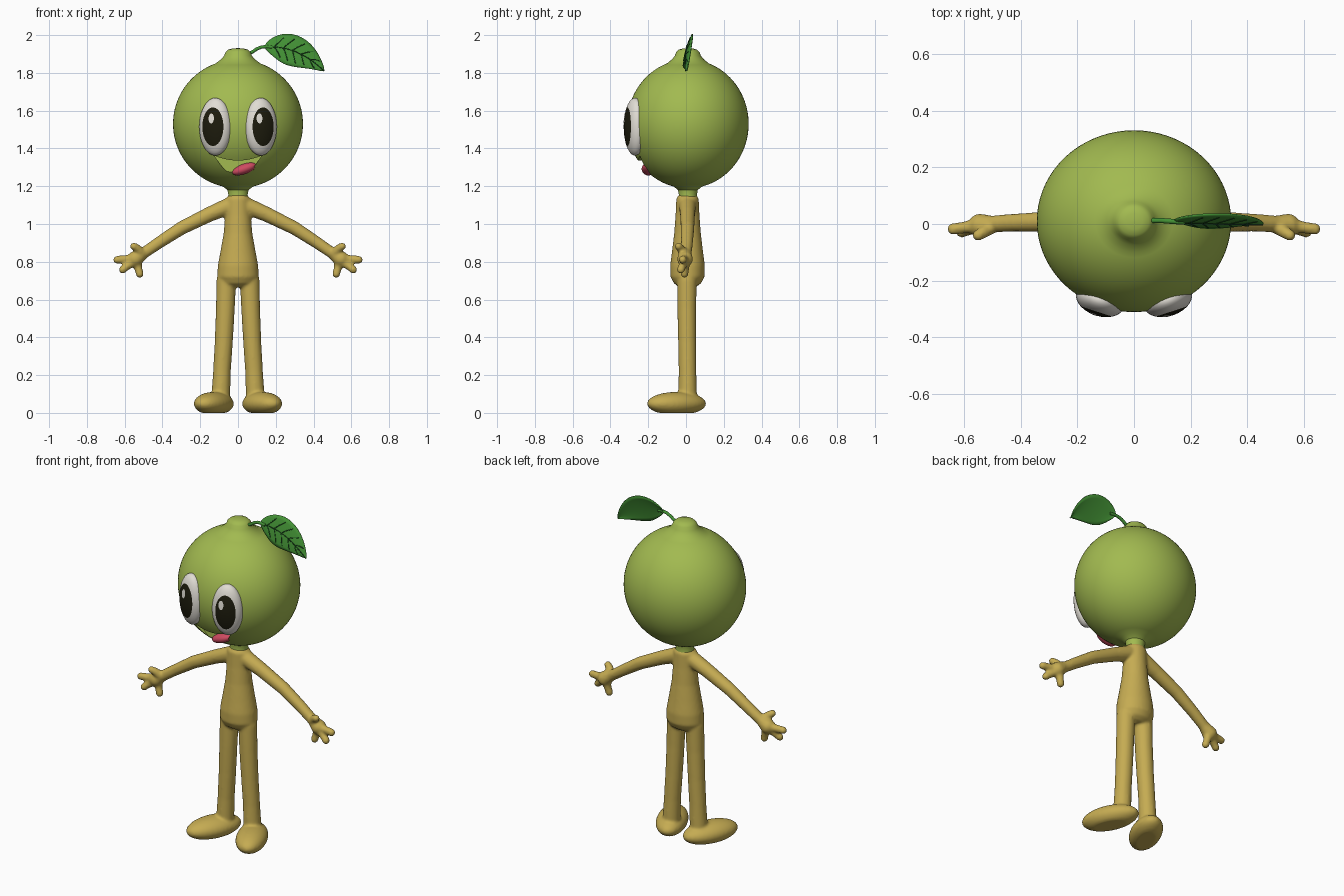
import bpy, bmesh
from math import sin, cos, pi, radians, sqrt
from mathutils import Vector, Matrix

if "Cube" in bpy.data.objects:
    bpy.data.objects.remove(bpy.data.objects["Cube"])


def material(name, r, g, b):
    m = bpy.data.materials.new(name)
    m.use_nodes = True
    m.diffuse_color = (r, g, b, 1)
    bsdf = next(n for n in m.node_tree.nodes if n.type == 'BSDF_PRINCIPLED')
    bsdf.inputs["Base Color"].default_value = (r, g, b, 1)
    return m


LIME = material("lime green", .36, .49, .08)
TAN = material("tan yellow", .56, .41, .085)
WHITE = material("eye white", .75, .72, .66)
BLACK = material("pupil black", .012, .011, .004)
PINK = material("tongue pink", .62, .07, .12)
LEAF = material("leaf green", .055, .28, .035)
VEIN = material("vein green", .012, .08, .015)


def add_object(name, bm, *mats):
    bmesh.ops.recalc_face_normals(bm, faces=bm.faces)
    mesh = bpy.data.meshes.new(name)
    bm.to_mesh(mesh)
    bm.free()
    ob = bpy.data.objects.new(name, mesh)
    bpy.context.collection.objects.link(ob)
    for m in mats:
        mesh.materials.append(m)
    return ob


def smooth(ob, angle=40):
    bpy.ops.object.select_all(action='DESELECT')
    ob.select_set(True)
    bpy.context.view_layer.objects.active = ob
    bpy.ops.object.shade_smooth_by_angle(angle=radians(angle))
    return ob


def loft(bm, rings, n=32):
    """Skin closed rings given as (centre, u axis, v axis), capped at both ends."""
    loops = []
    for c, u, v in rings:
        loops.append([bm.verts.new(c + u * cos(2 * pi * i / n) + v * sin(2 * pi * i / n))
                      for i in range(n)])
    bands = []
    for a, b in zip(loops, loops[1:]):
        bands.append([bm.faces.new((a[i], a[(i + 1) % n], b[(i + 1) % n], b[i]))
                      for i in range(n)])
    bands.append([bm.faces.new(loops[0][::-1]), bm.faces.new(loops[-1])])
    return bands


def lathe_ring(r, z, squash, y):
    return Vector((0, y, z)), Vector((r, 0, 0)), Vector((0, r * squash, 0))


def limb(bm, points):
    """Chain of round tapered segments through (x, y, z, radius)."""
    for x, y, z, r in points:
        bmesh.ops.create_uvsphere(bm, u_segments=20, v_segments=12, radius=r,
                                  matrix=Matrix.Translation((x, y, z)))
    for a, b in zip(points, points[1:]):
        p, q = Vector(a[:3]), Vector(b[:3])
        d = (q - p).normalized()
        u = d.cross(Vector((0, 1, 0))).normalized()
        v = d.cross(u)
        loft(bm, [(p, u * a[3], v * a[3]), (q, u * b[3], v * b[3])], 20)


def curve(name, paths, depth, mat):
    data = bpy.data.curves.new(name, 'CURVE')
    data.dimensions = '3D'
    data.bevel_depth = depth
    data.bevel_resolution = 3
    data.use_fill_caps = True
    for path in paths:
        sp = data.splines.new('POLY')
        sp.points.add(len(path) - 1)
        for pt, co in zip(sp.points, path):
            pt.co = (*co, 1)
        sp.use_smooth = True
    data.materials.append(mat)
    ob = bpy.data.objects.new(name, data)
    bpy.context.collection.objects.link(ob)
    return ob


# Head: round fruit with a short neck below and a nub on top
profile = [(.03, 1.12), (.056, 1.13), (.051, 1.155), (.056, 1.18), (.08, 1.198)]
for i in range(41):
    t = .35 + (pi - .7) * i / 40
    profile.append((.344 * sin(t), 1.53 - .341 * cos(t)))
profile += [(.09, 1.872), (.074, 1.89), (.066, 1.91), (.052, 1.923), (.03, 1.929), (.004, 1.931)]
bm = bmesh.new()
loft(bm, [lathe_ring(r, z, .935, .01) for r, z in profile], 72)
head = add_object("head", bm, LIME)

# Mouth: smile cut into the head
bm = bmesh.new()
xs = [-.125 + .25 * i / 20 for i in range(21)]
bow = [1 - (x / .125) ** 2 for x in xs]
outline = [(x, 1.362 - .026 * k) for x, k in zip(xs, bow)]
outline += [(x, 1.362 - .107 * k) for x, k in zip(xs, bow)][-2:0:-1]
face = bm.faces.new([bm.verts.new((x, -.45, z)) for x, z in outline])
ext = bmesh.ops.extrude_face_region(bm, geom=[face])["geom"]
bmesh.ops.translate(bm, vec=(0, .25, 0), verts=[g for g in ext if isinstance(g, bmesh.types.BMVert)])
cutter = add_object("mouth_cutter", bm, LIME)
cutter.hide_render = True
mod = head.modifiers.new("mouth", 'BOOLEAN')
mod.operation, mod.solver, mod.object = 'DIFFERENCE', 'EXACT', cutter
bpy.context.view_layer.objects.active = head
bpy.ops.object.modifier_apply(modifier=mod.name)
bpy.data.objects.remove(cutter)
smooth(head, 35)

# Tongue
bm = bmesh.new()
bmesh.ops.create_uvsphere(bm, u_segments=28, v_segments=16, radius=1,
                          matrix=Matrix.Translation((.033, -.2, 1.291))
                          @ Matrix.Rotation(radians(-20), 4, 'Y')
                          @ Matrix.Diagonal((.066, .035, .027, 1)))
smooth(add_object("tongue", bm, PINK))

# Eyes: flattened domes with the pupil as the front cap and a thin glint
for side, label in ((1, "left"), (-1, "right")):
    yaw = radians(18)
    c = Vector((.12 * side, -.27, 1.515))
    n = Vector((side * sin(yaw), -cos(yaw), 0)) * .056
    u = Vector((cos(yaw), side * sin(yaw), 0)) * .088
    v = Vector((0, 0, .153))
    steps = [.03, .25, .5, .73] + [.73 + (pi - .76) * i / 12 for i in range(1, 13)]
    bm = bmesh.new()
    bands = loft(bm, [(c + n * cos(t), u * sin(t), v * sin(t)) for t in steps], 48)
    for f in bands[0] + bands[1] + bands[2] + bands[-1][:1]:
        f.material_index = 1
    smooth(add_object(label + "_eye", bm, WHITE, BLACK), 60)

    def on_eye(a, b):
        return c + (u * a + v * b + n * sqrt(1 - a * a - b * b)) * 1.02
    bm = bmesh.new()
    a0, b0 = -.16 - .1 * side, .28
    mid = bm.verts.new(on_eye(a0, b0))
    rim = [bm.verts.new(on_eye(a0 + .17 * cos(k * pi / 12), b0 + .17 * sin(k * pi / 12)))
           for k in range(24)]
    for k in range(24):
        bm.faces.new((mid, rim[k], rim[(k + 1) % 24]))
    smooth(add_object(label + "_eye_glint", bm, WHITE))

# Body: torso, arms, hands, legs and feet fused into one smooth skin
bm = bmesh.new()
torso = [(1.155, .045, 1), (1.135, .066, .9), (1.05, .068, .93), (.95, .076, .93), (.85, .094, .88),
         (.78, .107, .86), (.72, .11, .82), (.685, .095, .75), (.665, .06, .7)]
loft(bm, [lathe_ring(r, z, s, .008) for z, r, s in torso])
for s in (1, -1):
    chains = [
        # arm and palm
        [(.035, .008, 1.1, .046), (.15, .008, 1.052, .04), (.3, .008, .978, .036),
         (.42, .005, .9, .032), (.5, 0, .845, .03), (.545, -.005, .815, .042)],
        # thumb and fingers
        [(.51, -.012, .845, .026), (.535, -.03, .872, .022), (.552, -.04, .882, .02)],
        [(.55, -.005, .818, .026), (.6, -.012, .813, .021), (.64, -.018, .811, .021)],
        [(.555, -.01, .8, .026), (.59, -.02, .775, .021), (.61, -.028, .758, .021)],
        [(.535, -.002, .8, .026), (.528, -.004, .765, .021), (.52, -.008, .735, .021)],
        # leg
        [(.062, .005, .7, .052), (.067, .004, .55, .05), (.075, .006, .38, .048),
         (.085, .008, .22, .047), (.092, .008, .07, .05)]]
    for chain in chains:
        limb(bm, [(s * x, y, z, r) for x, y, z, r in chain])
    foot = bmesh.ops.create_uvsphere(
        bm, u_segments=32, v_segments=20, radius=1,
        matrix=Matrix.Translation((.128 * s, -.05, .049))
        @ Matrix.Rotation(radians(25 * s), 4, 'Z') @ Matrix.Diagonal((.087, .168, .062, 1)))
    for vert in foot["verts"]:
        vert.co.z = max(vert.co.z, 0)
body = add_object("body", bm, TAN)
mod = body.modifiers.new("fuse", 'REMESH')
mod.mode, mod.voxel_size, mod.use_smooth_shade = 'VOXEL', .008, True
mod = body.modifiers.new("soften", 'SMOOTH')
mod.factor, mod.iterations = .5, 5


# Leaf: arched blade around a bent midrib
def leaf_point(t, s, lift=0):
    p0, p1, p2 = Vector((.14, .008, 1.937)), Vector((.31, .004, 1.952)), Vector((.456, 0, 1.81))
    p = p0 * (1 - t) ** 2 + p1 * 2 * t * (1 - t) + p2 * t * t
    d = ((p1 - p0) * (1 - t) + (p2 - p1) * t).normalized()
    w = .082 * max(sin(pi * t ** .85), 0) ** .85
    return p + Vector((-d.z, 0, d.x)) * w * s + Vector((0, w * .3 * s + .006 * s * s - lift, 0))


bm = bmesh.new()
rows = [[bm.verts.new(leaf_point(i / 24, j / 4)) for j in range(-4, 5)] for i in range(25)]
for a, b in zip(rows, rows[1:]):
    for j in range(8):
        bm.faces.new((a[j], a[j + 1], b[j + 1], b[j]))
bmesh.ops.remove_doubles(bm, verts=bm.verts, dist=.0005)
leaf = smooth(add_object("leaf", bm, LEAF), 60)
mod = leaf.modifiers.new("thickness", 'SOLIDIFY')
mod.thickness, mod.offset = .006, 0

# Leaf veins on the front and the stem
veins = [[leaf_point(i / 20, 0, .003) for i in range(1, 21)]]
for k in range(5):
    for s in (.75, -.75):
        veins.append([leaf_point(.15 + .15 * k + .13 * q / 4, s * q / 4, .003) for q in range(5)])
curve("leaf_veins", veins, .0025, VEIN)
stem = [(.05, .012, 1.9), (.075, .012, 1.91), (.1, .012, 1.927), (.125, .01, 1.937),
        (.15, .008, 1.939), (.18, .007, 1.936)]
curve("leaf_stem", [stem], .009, LEAF)
